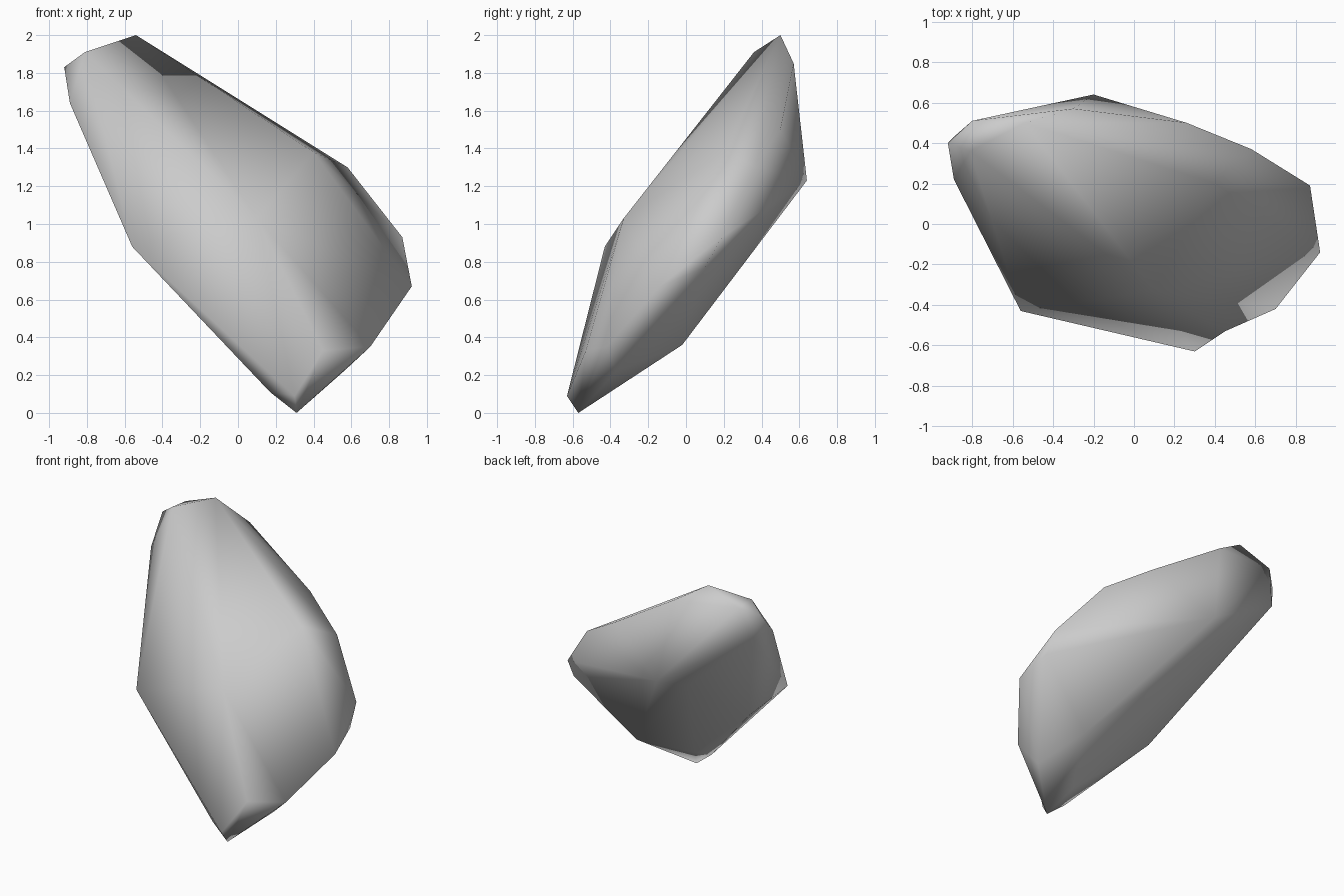
import bpy
import bmesh
from mathutils import Vector

# Remove the default object
default_cube = bpy.data.objects.get("Cube")
if default_cube:
    bpy.data.objects.remove(default_cube, do_unlink=True)


def flat_material(name, colour):
    material = bpy.data.materials.new(name)
    material.use_nodes = True
    material.diffuse_color = colour
    shader = material.node_tree.nodes["Principled BSDF"]
    shader.inputs["Base Color"].default_value = colour
    return material


def dent_edge(bm, start, end, target):
    """Split the edge between two corners and push its middle in to the target."""
    ends = [min(bm.verts, key=lambda v: (v.co - Vector(p)).length) for p in (start, end)]
    edge = next((e for e in ends[0].link_edges if e.other_vert(ends[0]) == ends[1]), None)
    if edge is None:
        return
    middle = bmesh.utils.edge_split(edge, ends[0], 0.5)[1]
    for face in list(middle.link_faces):
        opposite = next(v for v in face.verts if v != middle and v not in ends)
        bmesh.utils.face_split(face, middle, opposite)
    middle.co = target


def hull_object(name, corner_groups, dents, material):
    """Wrap a tight skin around the corners, dent it and shade it smooth."""
    mesh = bpy.data.meshes.new(name)
    bm = bmesh.new()
    for corners in corner_groups:
        for corner in corners:
            bm.verts.new(corner)
    result = bmesh.ops.convex_hull(bm, input=bm.verts[:])
    unused = {v for key in ("geom_interior", "geom_unused")
              for v in result[key] if isinstance(v, bmesh.types.BMVert)}
    bmesh.ops.delete(bm, geom=list(unused), context="VERTS")
    bmesh.ops.triangulate(bm, faces=bm.faces[:])
    for dent in dents:
        dent_edge(bm, *dent)
    bmesh.ops.recalc_face_normals(bm, faces=bm.faces[:])
    for face in bm.faces:
        face.smooth = True
    bm.to_mesh(mesh)
    bm.free()
    mesh.materials.append(material)
    rock = bpy.data.objects.new(name, mesh)
    bpy.context.scene.collection.objects.link(rock)
    return rock


# Blunt upper end, leaning back and to one side
upper_end = [(-.92, .4, 1.83), (-.81, .36, 1.91), (-.54, .5, 2), (-.8, .51, 1.9),
             (-.89, .22, 1.64), (-.88, .44, 1.66), (-.3, .57, 1.85)]

# Broad front slab, the rear bulge and the underside
front_slab = [(-.56, -.43, .88), (.1, -.33, 1.03), (.4, .2, 1.38)]
rear_bulge = [(-.2, .64, 1.23), (-.37, .5, 1.18), (.26, .5, 1.5)]
underside = [(.43, -.02, .36), (-.35, -.26, .66), (.21, -.41, .17)]

# Chipped side shoulder
shoulder_tip = (.7, -.42, .35)
shoulder = [(.58, .37, 1.3), (.87, .19, .93), (.88, .1, .77), (.92, -.14, .67), shoulder_tip]

# Pointed foot, with a chip knocked out towards the shoulder
foot_tip = (.3, -.63, .09)
foot = [foot_tip, (.31, -.57, 0), (.17, -.55, .11), (.56, -.37, .22)]
foot_chip = (foot_tip, shoulder_tip, (.45, -.53, .33))

stone_grey = flat_material("stone grey", (.6, .6, .6, 1))
hull_object("rock", [upper_end, front_slab, rear_bulge, underside, shoulder, foot],
            [foot_chip], stone_grey)
